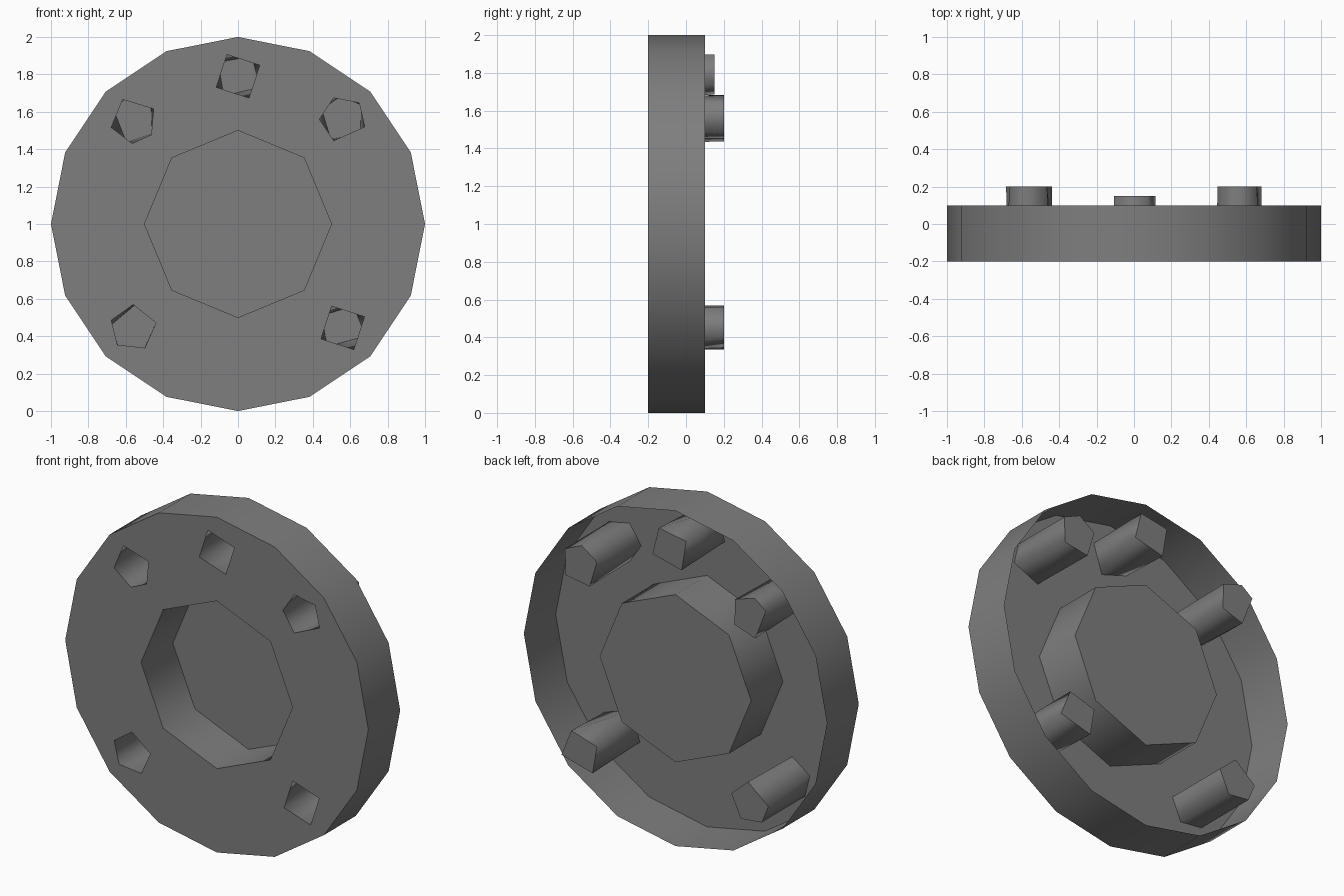
import bpy, bmesh
from math import radians, cos, sin

if "Cube" in bpy.data.objects:
    bpy.data.objects.remove(bpy.data.objects["Cube"])

FRONT, BACK = -0.2, 0.1
CZ = 1.0

grey = bpy.data.materials.new("dark_grey")
grey.diffuse_color = (0.21, 0.21, 0.21, 1)
grey.use_nodes = True
grey.node_tree.nodes["Principled BSDF"].inputs["Base Color"].default_value = grey.diffuse_color


def ring(cx, cz, r, angles):
    return [(cx + r * cos(radians(a)), cz + r * sin(radians(a))) for a in angles]


def even(n):
    return [i * 360 / n for i in range(n)]


def finish(name, bm, angle):
    mesh = bpy.data.meshes.new(name)
    bm.to_mesh(mesh)
    bm.free()
    mesh.materials.append(grey)
    ob = bpy.data.objects.new(name, mesh)
    bpy.context.collection.objects.link(ob)
    bpy.ops.object.select_all(action='DESELECT')
    ob.select_set(True)
    bpy.context.view_layer.objects.active = ob
    bpy.ops.object.shade_smooth_by_angle(angle=radians(angle))
    return ob


def pocket(name, mouth, floor, depth, angle):
    """Thin cup, open at the front plate and closed at the back."""
    bm = bmesh.new()
    for pts, y in ((mouth, FRONT), (floor, depth)):
        for x, z in pts:
            bm.verts.new((x, y, z))
    bmesh.ops.convex_hull(bm, input=bm.verts[:])
    bmesh.ops.dissolve_limit(bm, angle_limit=radians(0.5),
                             verts=bm.verts[:], edges=bm.edges[:])
    bmesh.ops.recalc_face_normals(bm, faces=bm.faces[:])
    lids = [f for f in bm.faces if all(v.co.y < FRONT + 1e-4 for v in f.verts)]
    bmesh.ops.delete(bm, geom=lids, context='FACES_ONLY')
    bmesh.ops.reverse_faces(bm, faces=bm.faces[:])
    return finish(name, bm, angle)


# Bolt pockets: centre x, z, depth, mouth corner angles, floor corner angles
bolts = [
    ("top", 0.0, 1.79, 0.15, (117, 27, -63, -153), (-27, 55, 145, -126)),
    ("upper_right", 0.56, 1.56, 0.2, (180, 113, 45, -19, -113), (-40, 38, 95, 155, -121)),
    ("upper_left", -0.56, 1.555, 0.2, (117, 29, -39, -93, -162), (-36, 40, 105, 150, -107)),
    ("lower_left", -0.56, 0.445, 0.2, (90, 12, -60, -133, 161), (85, 12, -62, -130, 175)),
    ("lower_right", 0.56, 0.445, 0.2, (117, 27, -63, -153), (-20, 64, 150, -130)),
]
mouths = []
for name, x, z, depth, a, b in bolts:
    ra, rb = [0.13 if len(s) == 4 else 0.124 for s in (a, b)]
    mouth = ring(x, z, ra, a)
    mouths.append(mouth)
    pocket("bolt_pocket_" + name, mouth, ring(x, z, rb, b), depth, 75)

# Central octagonal recess
octagon = ring(0, CZ, 0.5, even(8))
pocket("centre_recess", octagon, octagon, BACK, 50)

# Front plate with openings
bm = bmesh.new()
edges = []
outer_edges = []
for i, loop in enumerate([ring(0, CZ, 1.0, even(16)), octagon] + mouths):
    vs = [bm.verts.new((x, FRONT, z)) for x, z in loop]
    es = [bm.edges.new((vs[k], vs[(k + 1) % len(vs)])) for k in range(len(vs))]
    edges += es
    if i == 0:
        outer_edges = es
bmesh.ops.triangle_fill(bm, edges=edges, use_beauty=True, normal=(0, -1, 0))
for f in bm.faces:
    f.normal_update()
bmesh.ops.reverse_faces(bm, faces=[f for f in bm.faces if f.normal.y > 0])

# Outer wall, open at the back
wall = bmesh.ops.extrude_edge_only(bm, edges=outer_edges)["geom"]
for v in wall:
    if isinstance(v, bmesh.types.BMVert):
        v.co.y = BACK
inward = []
for f in bm.faces:
    f.normal_update()
    c = f.calc_center_median()
    if abs(f.normal.y) < 0.5 and f.normal.x * c.x + f.normal.z * (c.z - CZ) < 0:
        inward.append(f)
bmesh.ops.reverse_faces(bm, faces=inward)
finish("outer_disc", bm, 40)
